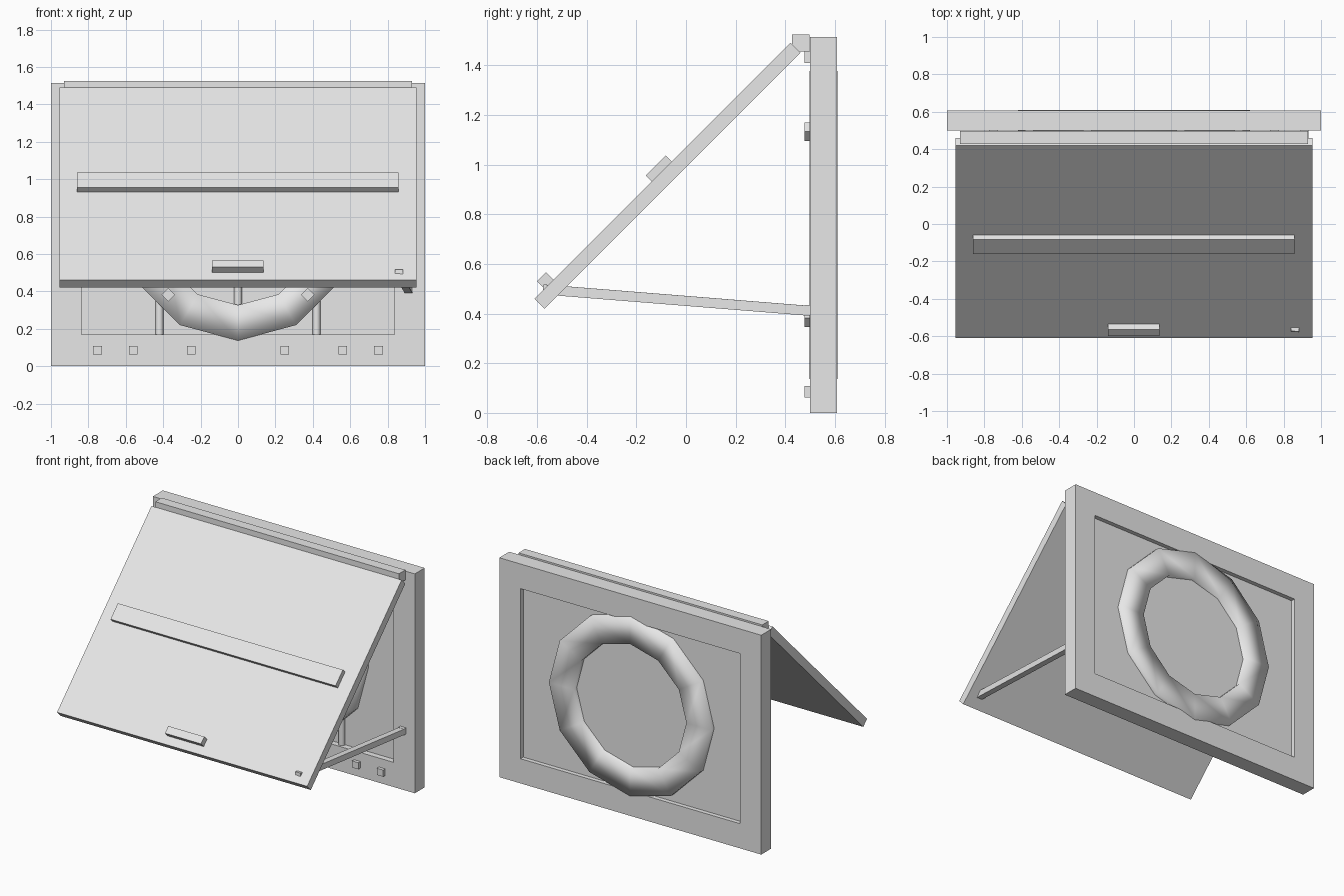
import bpy, bmesh, math
from mathutils import Matrix, Vector

if "Cube" in bpy.data.objects:
    bpy.data.objects.remove(bpy.data.objects["Cube"])

grey = bpy.data.materials.new("plain_grey")
grey.diffuse_color = (0.8, 0.8, 0.8, 1)
grey.use_nodes = True
grey.node_tree.nodes["Principled BSDF"].inputs["Base Color"].default_value = grey.diffuse_color


def finish(name, bm, smooth=False):
    bmesh.ops.recalc_face_normals(bm, faces=bm.faces)
    for f in bm.faces:
        f.smooth = smooth
    me = bpy.data.meshes.new(name)
    bm.to_mesh(me)
    bm.free()
    me.materials.append(grey)
    ob = bpy.data.objects.new(name, me)
    bpy.context.scene.collection.objects.link(ob)
    return ob


def box(name, lo, hi, mat=Matrix()):
    """Box between two corners, then moved by a matrix."""
    bm = bmesh.new()
    lo, hi = Vector(lo), Vector(hi)
    size = Matrix.Diagonal((*(hi - lo), 1))
    bmesh.ops.create_cube(bm, size=1, matrix=mat @ Matrix.Translation((lo + hi) / 2) @ size)
    return finish(name, bm)


def hollow_prism(name, outer, inner, y0, y1, smooth=False):
    """Closed band between two (x, z) loops, extruded along y."""
    bm = bmesh.new()
    loops = [[bm.verts.new((x, y, z)) for x, z in pts]
             for pts, y in ((outer, y0), (outer, y1), (inner, y1), (inner, y0))]
    n = len(outer)
    for k in range(4):
        a, b = loops[k], loops[(k + 1) % 4]
        for i in range(n):
            j = (i + 1) % n
            bm.faces.new((a[i], a[j], b[j], b[i]))
    return finish(name, bm, smooth)


def rect(x, z0, z1):
    return [(-x, z0), (x, z0), (x, z1), (-x, z1)]


def circle(r, zc, n=12):
    return [(r * math.sin(2 * math.pi * i / n), zc - r * math.cos(2 * math.pi * i / n))
            for i in range(n)]


MID = 0.757

# Upright frame with its recessed board
hollow_prism("frame", rect(1, 0, 1.514), rect(0.838, 0.17, 1.344), 0.5, 0.608)
box("back_board", (-0.838, 0.54, 0.17), (0.838, 0.578, 1.344))

# Twelve-sided ring, smooth so it reads as rounded
hollow_prism("ring", circle(0.62, MID), circle(0.43, MID), 0.4975, 0.61, smooth=True)

# Vertical rods in the front recess
for i, x in enumerate((-0.42, 0, 0.42)):
    bm = bmesh.new()
    bmesh.ops.create_cone(bm, cap_ends=True, segments=16, radius1=0.021, radius2=0.021,
                          depth=1.174, matrix=Matrix.Translation((x, 0.533, MID)))
    rod = finish(f"rod_{i}", bm)
    for p in rod.data.polygons:
        p.use_smooth = abs(p.normal.z) < 0.5

# Square pegs along the top and bottom rails
for z in (0.085, 1.432):
    for x in (-0.75, -0.56, -0.25, 0.25, 0.56, 0.75):
        box("rail_peg", (x - 0.024, 0.478, z - 0.023), (x + 0.024, 0.502, z + 0.023))

# Diamond pegs on the ring
for sx in (-1, 1):
    for sz in (-1, 1):
        m = Matrix.Translation((sx * 0.373, 0, MID + sz * 0.375)) @ Matrix.Rotation(math.pi / 4, 4, 'Y')
        box("ring_peg", (-0.026, 0.478, -0.026), (0.026, 0.5, 0.026), m)

# Hinge bar at the top
box("hinge_bar", (-0.93, 0.427, 1.455), (0.93, 0.497, 1.524))

# Sloping flap: local y runs up the slope, local z points outward
slope = Matrix.Translation((0, -0.61, 0.46)) @ Matrix.Rotation(math.pi / 4, 4, 'X')
box("flap", (-0.955, 0, -0.057), (0.955, 1.457, 0), slope)
box("batten", (-0.86, 0.668, -0.005), (0.858, 0.781, 0.034), slope)
box("handle", (-0.138, 0.057, -0.005), (0.137, 0.108, 0.042), slope)

# Stay arm from the frame to the flap, its tip passing through the flap
a, b = Vector((0.912, 0.486, 0.412)), Vector((0.86, -0.575, 0.497))
arm = Matrix.Translation(a) @ (b - a).to_track_quat('Y', 'Z').to_matrix().to_4x4()
box("stay_arm", (-0.021, 0, -0.02), (0.021, (b - a).length, 0.02), arm)
box("stay_mount", (0.89, 0.478, 0.392), (0.934, 0.502, 0.434))
